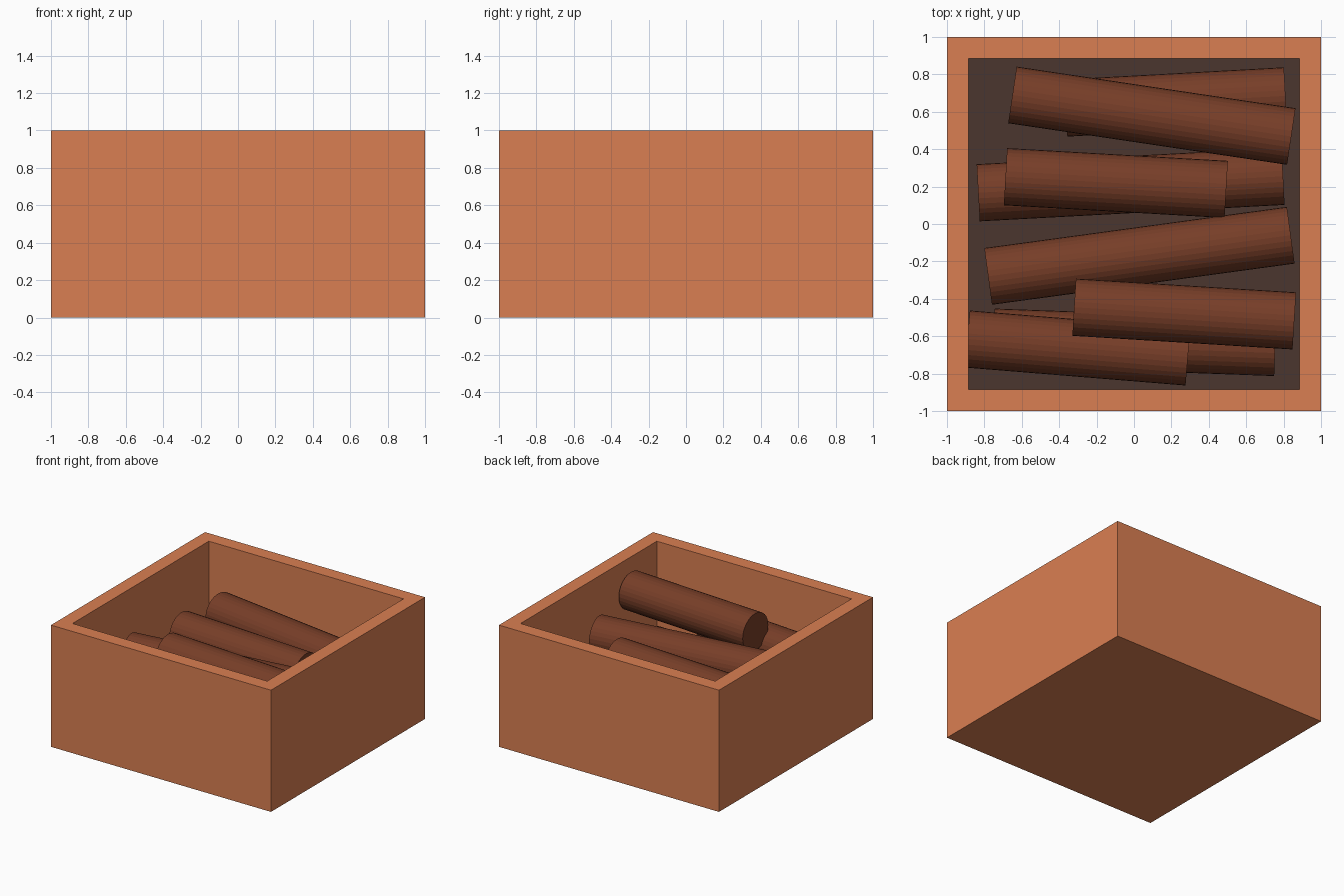
import bpy, bmesh, math
from mathutils import Vector

if "Cube" in bpy.data.objects:
    bpy.data.objects.remove(bpy.data.objects["Cube"])


def material(name, color):
    m = bpy.data.materials.new(name)
    m.diffuse_color = (*color, 1)
    m.use_nodes = True
    m.node_tree.nodes["Principled BSDF"].inputs["Base Color"].default_value = m.diffuse_color
    return m


wood = material("light_wood", (0.70, 0.212, 0.085))
soil = material("dark_bed", (0.07, 0.037, 0.028))
bark = material("bark", (0.185, 0.048, 0.021))

WALL, FLOOR, R = 0.115, 0.11, 0.153

# open box: inset the top face and push it down to the floor
me = bpy.data.meshes.new("box")
bm = bmesh.new()
bmesh.ops.create_cube(bm, size=1)
for v in bm.verts:
    v.co = Vector((v.co.x * 2, v.co.y * 2, v.co.z + 0.5))
bm.normal_update()
top = max(bm.faces, key=lambda f: f.calc_center_median().z)
bmesh.ops.inset_region(bm, faces=[top], thickness=WALL, use_even_offset=True)
inner = bmesh.ops.extrude_discrete_faces(bm, faces=[top])["faces"][0]
for v in inner.verts:
    v.co.z = FLOOR
inner.material_index = 1
bmesh.ops.recalc_face_normals(bm, faces=bm.faces)
bm.to_mesh(me)
bm.free()
me.materials.append(wood)
me.materials.append(soil)
bpy.context.collection.objects.link(bpy.data.objects.new("box", me))


# horizontal log between two points at one height
def log(name, a, b, z):
    a, b = Vector((*a, z)), Vector((*b, z))
    d = b - a
    bpy.ops.mesh.primitive_cylinder_add(
        vertices=32, radius=R, depth=d.length, location=(a + b) / 2,
        rotation=(0, math.pi / 2, math.atan2(d.y, d.x)))
    o = bpy.context.object
    o.name = name
    o.data.materials.append(bark)


layers = {
    "bottom_log": (0.26, [((-0.365, 0.62), (0.81, 0.685)),
                          ((-0.833, 0.167), (0.797, 0.255)),
                          ((-0.55, -0.249), (0.63, -0.088)),
                          ((-0.75, -0.605), (0.755, -0.66))]),
    "middle_log": (0.56, [((-0.65, 0.69), (0.841, 0.468)),
                          ((-0.687, 0.253), (0.493, 0.185)),
                          ((-0.78, -0.28), (0.838, -0.06)),
                          ((-0.89, -0.615), (0.288, -0.711))]),
    "top_log": (0.745, [((-0.32, -0.445), (0.857, -0.518))]),
}
for name, (z, spans) in layers.items():
    for i, (a, b) in enumerate(spans):
        log(f"{name}_{i + 1}", a, b, z)
